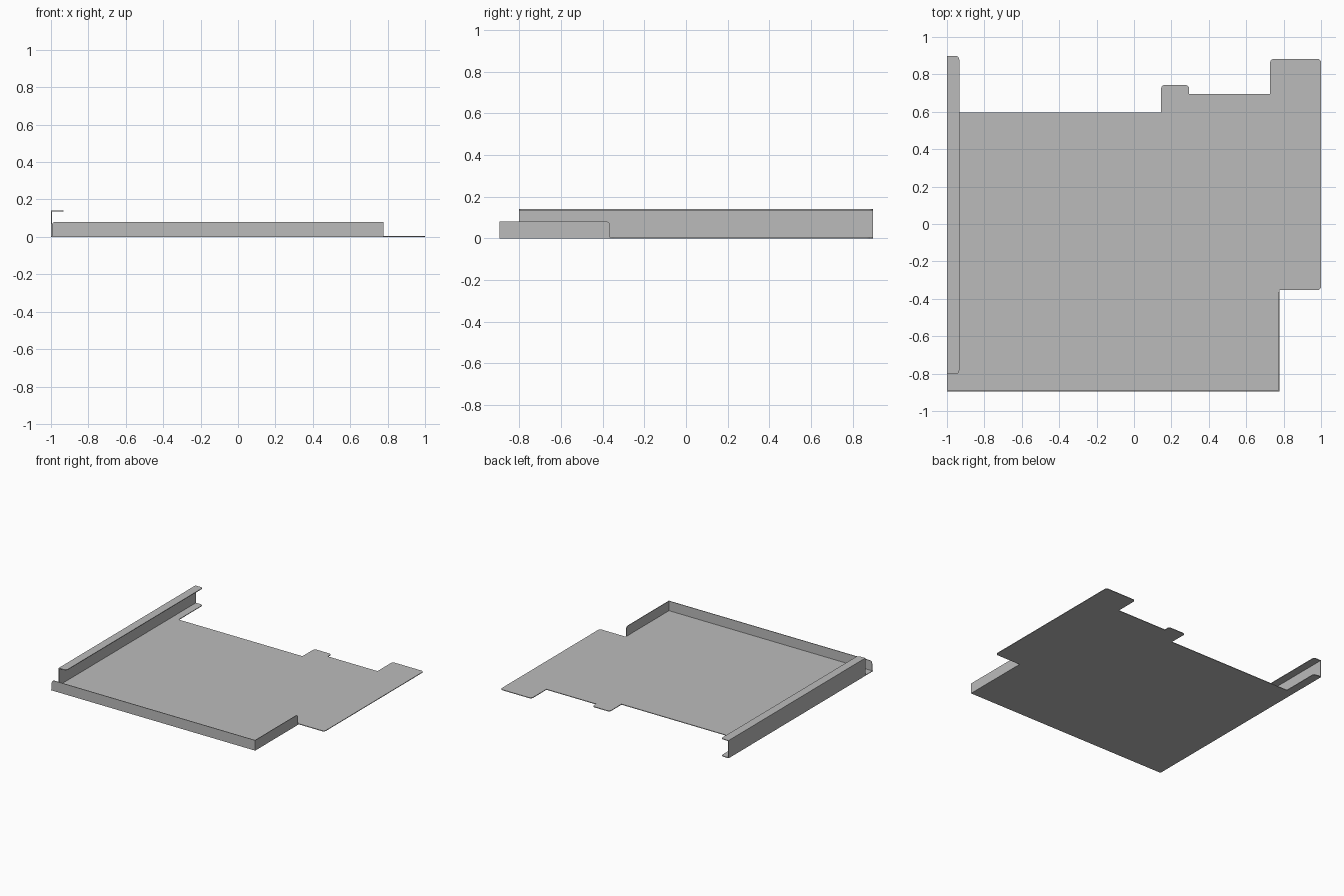
import bpy
import bmesh
from math import pi, tan
from mathutils import Vector, Matrix

cube = bpy.data.objects.get("Cube")
if cube:
    bpy.data.objects.remove(cube, do_unlink=True)

T = 0.005                      # sheet thickness
L, R = -1.0, 0.777             # left-hand rail wall, right-hand side wall
F, B = -0.896, 0.898           # front and back edges
RAIL_F, LIP_X = -0.802, -0.934
RAIL_H, WALL_H = 0.14, 0.081

metal = bpy.data.materials.new("grey sheet metal")
metal.use_nodes = True
metal.diffuse_color = (0.5, 0.5, 0.5, 1)
metal.node_tree.nodes["Principled BSDF"].inputs["Base Color"].default_value = (0.5, 0.5, 0.5, 1)


def rounded(points, steps=5):
    """Outline from (u, v, radius) corners, with each radius turned into an arc."""
    out = []
    for i, (u, v, r) in enumerate(points):
        p = Vector((u, v))
        if not r:
            out.append(p)
            continue
        a = (Vector(points[i - 1][:2]) - p).normalized()
        b = (Vector(points[(i + 1) % len(points)][:2]) - p).normalized()
        reach = r / tan(a.angle(b) / 2)
        centre = p + (a + b) * reach
        start = p + a * reach - centre
        end = p + b * reach - centre
        turn = start.angle_signed(end)
        for k in range(steps + 1):
            out.append(centre + Matrix.Rotation(-turn * k / steps, 2) @ start)
    return out


def sheet(name, points, to_world, depth=T):
    """Flat sheet: outline extruded by depth, then placed by to_world."""
    bm = bmesh.new()
    face = bm.faces.new([bm.verts.new((p.x, p.y, 0)) for p in rounded(points)])
    res = bmesh.ops.extrude_face_region(bm, geom=[face])
    verts = [g for g in res["geom"] if isinstance(g, bmesh.types.BMVert)]
    bmesh.ops.translate(bm, verts=verts, vec=(0, 0, depth))
    bm.transform(to_world)
    bmesh.ops.recalc_face_normals(bm, faces=bm.faces[:])
    mesh = bpy.data.meshes.new(name)
    bm.to_mesh(mesh)
    bm.free()
    mesh.materials.append(metal)
    obj = bpy.data.objects.new(name, mesh)
    bpy.context.collection.objects.link(obj)
    return obj


def move(x=0, y=0, z=0):
    return Matrix.Translation((x, y, z))


# Local plane u,v mapped to x,z (front) or y,z (side)
facing_front = Matrix.Rotation(pi / 2, 4, "X")
facing_side = Matrix.Rotation(pi / 2, 4, "Z") @ facing_front

# Base plate with its back tabs and rail foot
c = 0.02
sheet("base_plate", [
    (L, F, 0), (R, F, 0.006), (R, -0.354, 0), (1, -0.354, c),
    (1, 0.883, c), (0.728, 0.883, c), (0.728, 0.696, 0), (0.295, 0.696, 0),
    (0.295, 0.743, c), (0.145, 0.743, c), (0.145, 0.595, 0),
    (LIP_X, 0.595, 0), (LIP_X, B, c), (L, B, 0)], move())

# Side rail: upright wall and top lip
sheet("rail_wall", [(RAIL_F, 0, 0), (B, 0, 0), (B, RAIL_H, 0), (RAIL_F, RAIL_H, 0)],
      move(x=L) @ facing_side)
sheet("rail_lip", [(L, RAIL_F, 0), (LIP_X, RAIL_F, c), (LIP_X, B, c), (L, B, 0)],
      move(z=RAIL_H - T))

# Low front wall and short side wall
sheet("front_wall", [(L + T, 0, 0), (R, 0, 0), (R, WALL_H, 0), (L + T, WALL_H, c)],
      move(y=F + T) @ facing_front)
sheet("side_wall", [(F, 0, 0), (-0.364, 0, 0), (-0.364, WALL_H, c), (F, WALL_H, 0)],
      move(x=R - T) @ facing_side)
